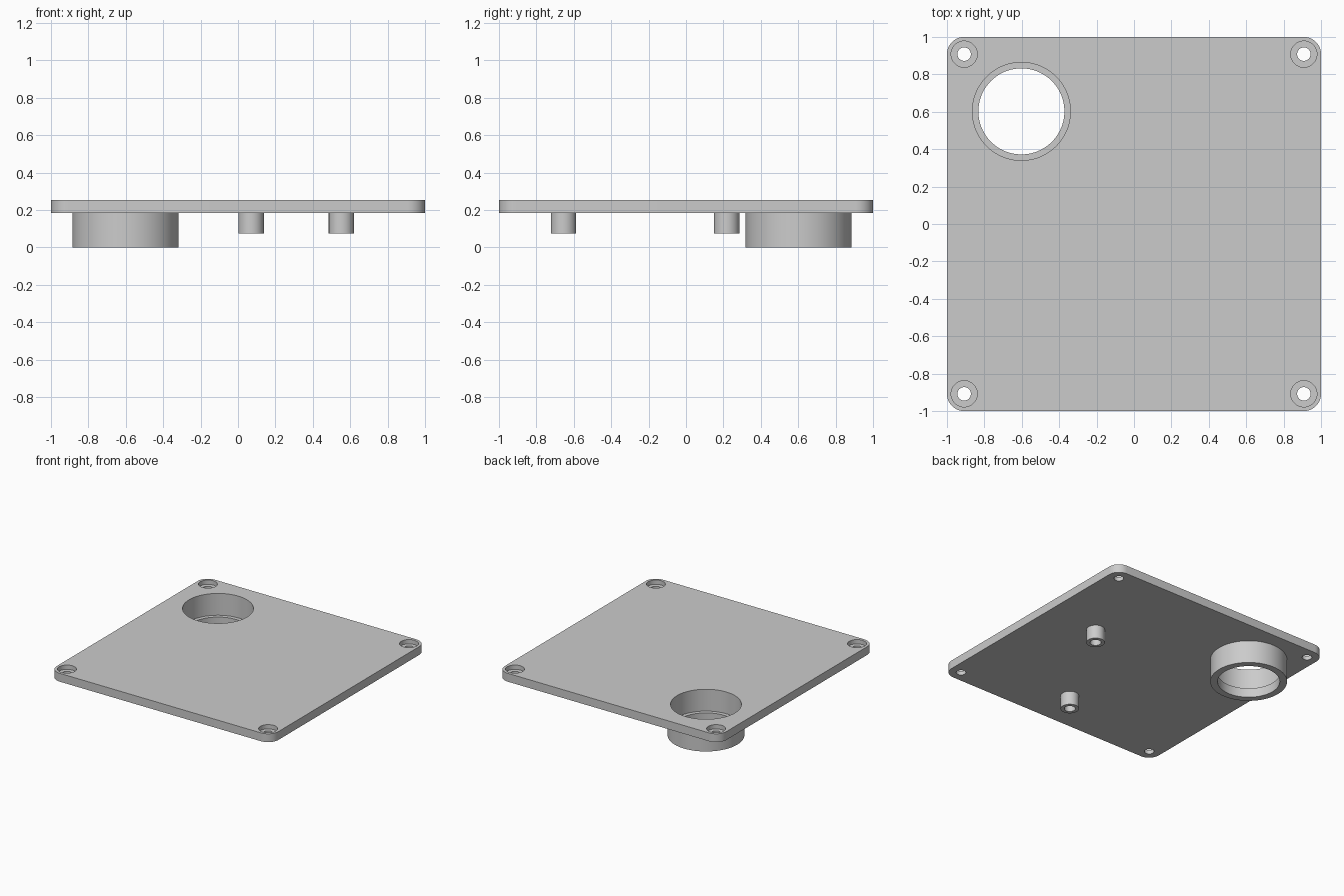
import bpy, bmesh, math

if "Cube" in bpy.data.objects:
    bpy.data.objects.remove(bpy.data.objects["Cube"])

TOP, UNDER = 0.253, 0.185          # plate faces
HOLE = 0.908                       # corner screw offset
RING = (-0.602, 0.602)             # socket centre
POSTS = [(0.553, 0.217), (0.07, -0.655)]

grey = bpy.data.materials.new("light grey")
grey.diffuse_color = (0.6, 0.6, 0.6, 1)
grey.use_nodes = True
grey.node_tree.nodes["Principled BSDF"].inputs["Base Color"].default_value = grey.diffuse_color


def prism(name, outline, z0, z1):
    """Extrude a closed xy outline from z0 to z1."""
    bm = bmesh.new()
    face = bm.faces.new([bm.verts.new((x, y, z0)) for x, y in outline])
    ext = bmesh.ops.extrude_face_region(bm, geom=[face])
    verts = [v for v in ext["geom"] if isinstance(v, bmesh.types.BMVert)]
    bmesh.ops.translate(bm, verts=verts, vec=(0, 0, z1 - z0))
    bmesh.ops.recalc_face_normals(bm, faces=bm.faces)
    mesh = bpy.data.meshes.new(name)
    bm.to_mesh(mesh)
    bm.free()
    mesh.materials.append(grey)
    ob = bpy.data.objects.new(name, mesh)
    bpy.context.collection.objects.link(ob)
    return ob


def cylinder(name, centre, r, z0, z1, n=48):
    pts = [(centre[0] + r * math.cos(2 * math.pi * i / n),
            centre[1] + r * math.sin(2 * math.pi * i / n)) for i in range(n)]
    return prism(name, pts, z0, z1)


def combine(target, tool, operation):
    """Apply a boolean and discard the tool."""
    mod = target.modifiers.new("bool", 'BOOLEAN')
    mod.object, mod.operation, mod.solver = tool, operation, 'EXACT'
    bpy.context.view_layer.objects.active = target
    bpy.ops.object.modifier_apply(modifier=mod.name)
    bpy.data.objects.remove(tool)


# Rounded square plate
R = 0.092
outline = []
for k, (sx, sy) in enumerate([(1, 1), (-1, 1), (-1, -1), (1, -1)]):
    for i in range(13):
        a = math.pi / 2 * (k + i / 12)
        outline.append((sx * (1 - R) + R * math.cos(a), sy * (1 - R) + R * math.sin(a)))
plate = prism("cover_plate", outline, UNDER, TOP)

# Socket ring and posts hanging below
combine(plate, cylinder("socket_ring", RING, 0.284, 0, UNDER + 0.02, 96), 'UNION')
for p in POSTS:
    combine(plate, cylinder("post", p, 0.068, 0.075, UNDER + 0.02), 'UNION')

# Stepped bore through the socket
combine(plate, cylinder("bore", RING, 0.262, 0.075, 0.4, 96), 'DIFFERENCE')
combine(plate, cylinder("lip_bore", RING, 0.23, -0.1, 0.3, 96), 'DIFFERENCE')

# Blind holes in the posts
for p in POSTS:
    combine(plate, cylinder("post_hole", p, 0.041, 0, UNDER), 'DIFFERENCE')

# Counterbored corner screw holes
for sx in (-1, 1):
    for sy in (-1, 1):
        c = (sx * HOLE, sy * HOLE)
        combine(plate, cylinder("counterbore", c, 0.07, TOP - 0.035, 0.4), 'DIFFERENCE')
        combine(plate, cylinder("screw_hole", c, 0.036, 0, 0.3), 'DIFFERENCE')

plate.select_set(True)
bpy.context.view_layer.objects.active = plate
bpy.ops.object.shade_smooth_by_angle(angle=math.radians(30))
